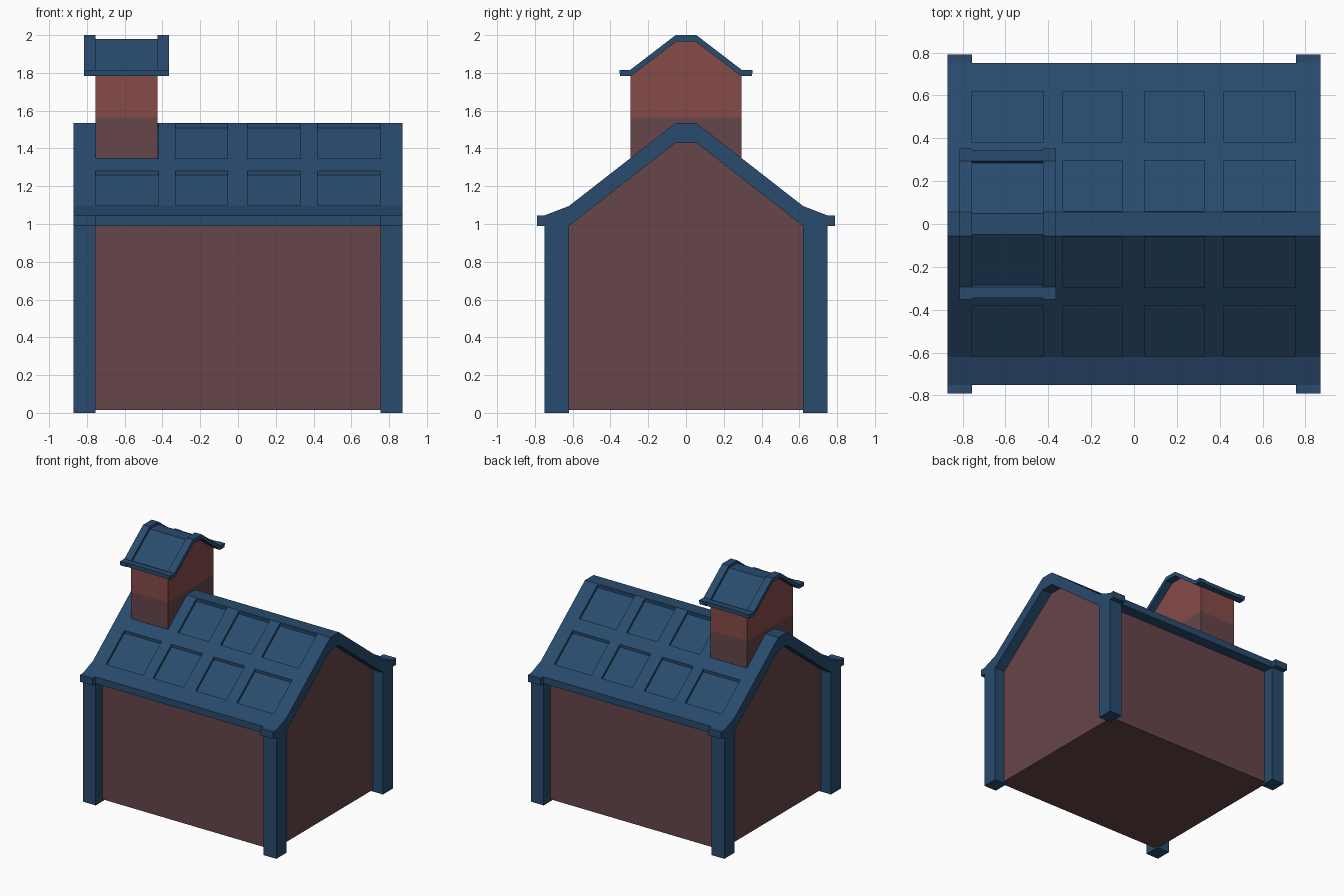
import bpy, bmesh

if "Cube" in bpy.data.objects:
    bpy.data.objects.remove(bpy.data.objects["Cube"])


def material(name, rgb):
    m = bpy.data.materials.new(name)
    m.diffuse_color = (*rgb, 1)
    m.use_nodes = True
    m.node_tree.nodes["Principled BSDF"].inputs["Base Color"].default_value = m.diffuse_color
    return m


BLUE = material("slate blue", (0.021, 0.070, 0.155))
WALL = material("dull brick", (0.133, 0.060, 0.067))
BRICK = material("bright brick", (0.235, 0.070, 0.066))


def prism(name, mat, spans, profiles):
    """Extrude (y, z) profiles along x over every (x0, x1) span, in one object."""
    bm = bmesh.new()
    for x0, x1 in spans:
        for prof in profiles:
            a = [bm.verts.new((x0, y, z)) for y, z in prof]
            b = [bm.verts.new((x1, y, z)) for y, z in prof]
            bm.faces.new(a)
            bm.faces.new(b[::-1])
            n = len(a)
            for i in range(n):
                j = (i + 1) % n
                bm.faces.new((a[j], a[i], b[i], b[j]))
    bmesh.ops.recalc_face_normals(bm, faces=bm.faces[:])
    me = bpy.data.meshes.new(name)
    bm.to_mesh(me)
    bm.free()
    ob = bpy.data.objects.new(name, me)
    bpy.context.collection.objects.link(ob)
    me.materials.append(mat)
    return ob


def mirror(half):
    """Close a +y half profile by mirroring it to -y."""
    return half + [(-y, z) for y, z in reversed(half)]


def band(outer, inner):
    """Roof shell: outer line ridge-to-eave on both sides, then inner line back."""
    left = [(-y, z) for y, z in reversed(outer)]
    return left + outer + inner[::-1] + [(-y, z) for y, z in inner]


def rect(y0, y1, z0, z1):
    return [(y0, z0), (y1, z0), (y1, z1), (y0, z1)]


# House walls with gables
prism("house_walls", WALL, [(-0.78, 0.78)],
      [mirror([(0.66, 0.015), (0.66, 1.01), (0.62, 1.01), (0.05, 1.45)])])

# Corner posts and projecting eave blocks
ENDS = [(-0.87, -0.755), (0.755, 0.87)]
prism("corner_posts", BLUE, ENDS,
      [rect(0.62, 0.75, 0, 0.99), rect(-0.75, -0.62, 0, 0.99)])
prism("eave_blocks", BLUE, ENDS,
      [rect(0.75, 0.79, 0.99, 1.045), rect(-0.79, -0.75, 0.99, 1.045)])

# Main roof shell
roof = prism("main_roof", BLUE, [(-0.87, 0.87)],
             [band([(0.055, 1.535), (0.62, 1.095), (0.75, 1.045)],
                   [(0.055, 1.43), (0.62, 0.99), (0.75, 0.99)])])


# Sunken roof panels, cut straight down by 0.022
def slope(y):
    return 1.535 - (abs(y) - 0.055) * 0.44 / 0.565


cuts = []
for s in (1, -1):
    for y0, y1 in ((0.06, 0.297), (0.38, 0.617)):
        cuts.append([(s * y0, slope(y0) - 0.022), (s * y1, slope(y1) - 0.022),
                     (s * y1, slope(y1) + 0.1), (s * y0, slope(y0) + 0.1)])
columns = [(-0.755, -0.422), (-0.332, -0.055), (0.05, 0.328), (0.42, 0.753)]
cutter = prism("roof_panel_cutter", BLUE, columns, cuts)
cutter.hide_render = True
cutter.hide_viewport = False
cutter.display_type = 'WIRE'
mod = roof.modifiers.new("panels", 'BOOLEAN')
mod.operation = 'DIFFERENCE'
mod.solver = 'EXACT'
mod.object = cutter
bpy.context.view_layer.objects.active = roof
bpy.ops.object.modifier_apply(modifier=mod.name)
bpy.data.objects.remove(cutter)

# Chimney: dull lower part, brighter gabled upper part
SHAFT = [(-0.755, -0.425)]
prism("chimney_base", WALL, SHAFT, [rect(-0.295, 0.295, 1.31, 1.565)])
prism("chimney_top", BRICK, SHAFT,
      [mirror([(0.295, 1.565), (0.295, 1.785), (0.05, 1.972)])])

# Chimney roof: raised end frames and a sunken middle with eave lips
inner = [(0.05, 1.967), (0.29, 1.784), (0.35, 1.784)]
prism("chimney_roof_frames", BLUE, [(-0.815, -0.755), (-0.425, -0.365)],
      [band([(0.055, 2.0), (0.295, 1.816), (0.352, 1.816)], inner)])
prism("chimney_roof_panel", BLUE, SHAFT,
      [band([(0.05, 1.98), (0.285, 1.799), (0.295, 1.816), (0.345, 1.816)],
            inner[:2] + [(0.345, 1.784)])])
